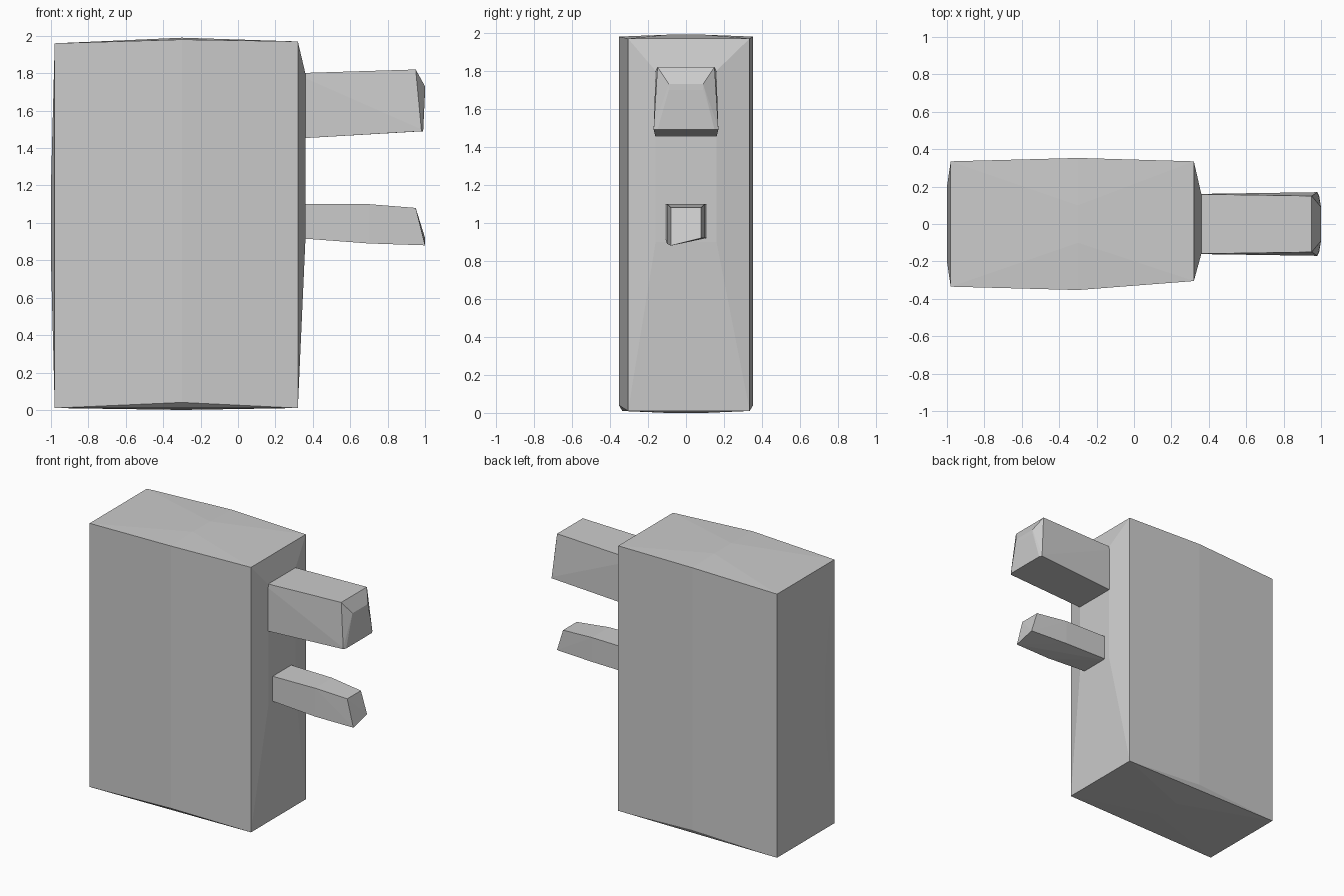
import bpy
import bmesh

default_cube = bpy.data.objects.get("Cube")
if default_cube:
    bpy.data.objects.remove(default_cube, do_unlink=True)


def make_material(name, shade):
    """Create one flat neutral colour."""
    material = bpy.data.materials.new(name)
    material.use_nodes = True
    colour = (shade, shade, shade, 1)
    material.diffuse_color = colour
    shader = material.node_tree.nodes["Principled BSDF"]
    shader.inputs["Base Color"].default_value = colour
    return material


def section(x, depth, low, high, shift=0, slant=0, lift=0):
    """Return the corners of an upright rectangle across the x axis.

    shift moves it backwards, slant pushes its lower edge outwards,
    and lift raises its lower back corner.
    """
    front = shift - depth
    back = shift + depth
    return [
        (x, front, high),
        (x, back, high),
        (x + slant, front, low),
        (x + slant, back, low + lift),
    ]


def build_block(name, material, *sections):
    """Wrap a faceted convex skin around a row of sections."""
    bm = bmesh.new()
    for corners in sections:
        for corner in corners:
            bm.verts.new(corner)
    wrapped = bmesh.ops.convex_hull(bm, input=bm.verts)
    inside = [item for item in wrapped["geom_interior"]
              if isinstance(item, bmesh.types.BMVert)]
    bmesh.ops.delete(bm, geom=inside, context="VERTS")
    bmesh.ops.recalc_face_normals(bm, faces=bm.faces)
    mesh = bpy.data.meshes.new(name)
    bm.to_mesh(mesh)
    bm.free()
    mesh.materials.append(material)
    block = bpy.data.objects.new(name, mesh)
    bpy.context.collection.objects.link(block)


grey = make_material("plain_grey", shade=0.6)

# Tall slab, bulging gently on every side
build_block(
    "body", grey,
    section(x=-1, depth=0.2, low=0.8, high=1.2),
    section(x=-0.98, depth=0.335, low=0.01, high=1.96),
    section(x=-0.3, depth=0.353, low=0.04, high=1.98),
    section(x=-0.3, depth=0.1, low=0, high=1.99),
    section(x=0.32, depth=0.32, low=0.01, high=1.97, shift=0.015),
    section(x=0.36, depth=0.16, low=0.9, high=1.8),
)

# Thick upper arm with a blunt, slightly pointed end
build_block(
    "upper_arm", grey,
    section(x=0.3, depth=0.16, low=1.45, high=1.8),
    section(x=0.95, depth=0.15, low=1.49, high=1.82, slant=0.04),
    section(x=0.98, depth=0.17, low=1.49, high=1.5),
    section(x=1, depth=0.09, low=1.7, high=1.73),
)

# Thin lower arm tapering to a slanted end
build_block(
    "lower_arm", grey,
    section(x=0.3, depth=0.11, low=0.92, high=1.1),
    section(x=0.7, depth=0.1, low=0.89, high=1.1, lift=0.03),
    section(x=0.95, depth=0.08, low=0.88, high=1.08, slant=0.05, lift=0.04),
)
